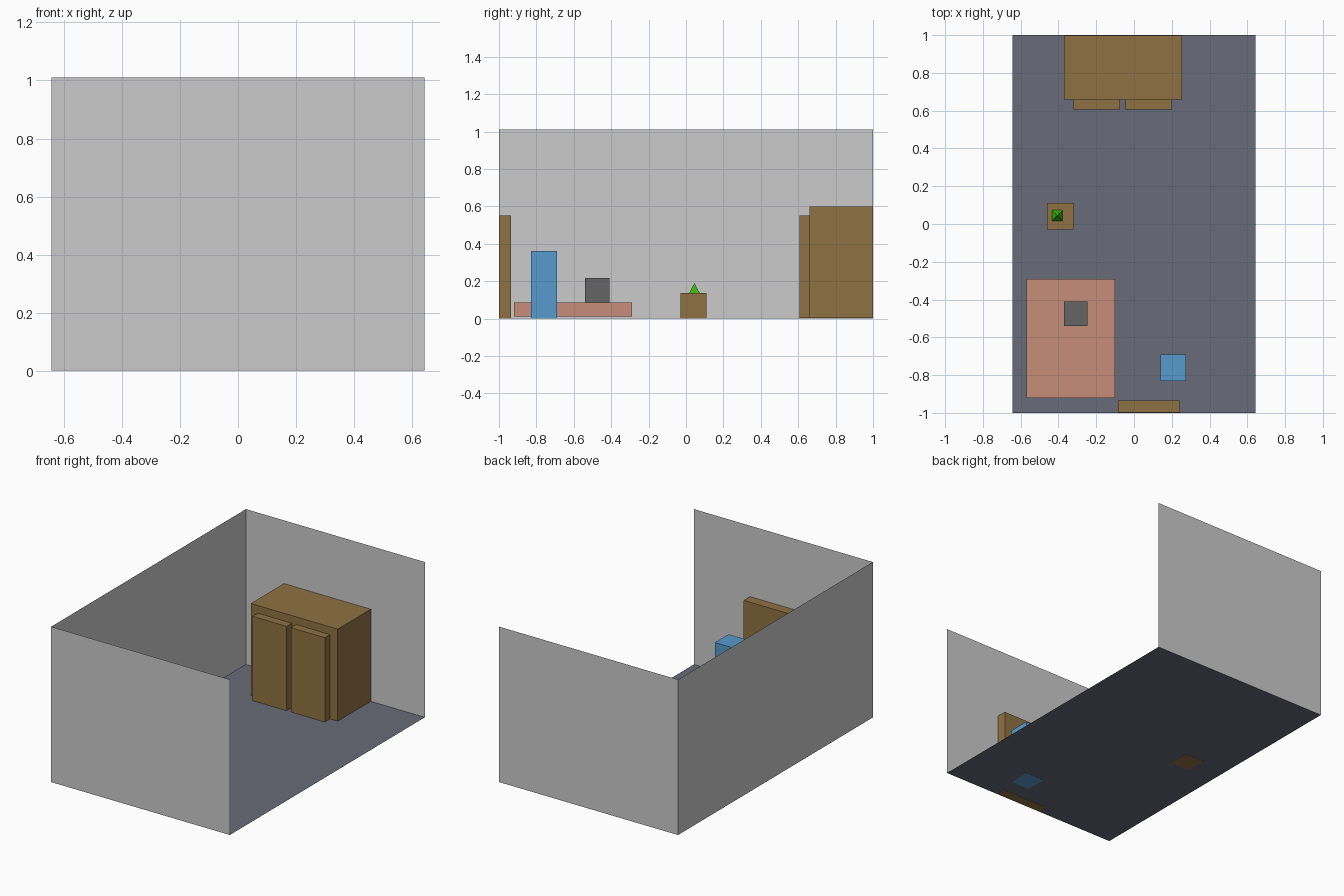
import bpy
import bmesh

if "Cube" in bpy.data.objects:
    bpy.data.objects.remove(bpy.data.objects["Cube"])


def material(name, rgb):
    m = bpy.data.materials.new(name)
    m.diffuse_color = (*rgb, 1.0)
    m.use_nodes = True
    m.node_tree.nodes["Principled BSDF"].inputs["Base Color"].default_value = m.diffuse_color
    return m


wood = material("wood", (0.275, 0.17, 0.055))
blue = material("blue", (0.095, 0.33, 0.61))
pink = material("pink", (0.57, 0.27, 0.19))
dark_grey = material("dark_grey", (0.13, 0.13, 0.13))
green = material("green", (0.04, 0.45, 0.005))
slate = material("slate", (0.138, 0.15, 0.188))


def finish(name, bm, mat=None):
    mesh = bpy.data.meshes.new(name)
    bm.to_mesh(mesh)
    bm.free()
    obj = bpy.data.objects.new(name, mesh)
    bpy.context.collection.objects.link(obj)
    if mat:
        mesh.materials.append(mat)
    return obj


def box(name, x, y, z, mat):
    """Box spanning the given (min, max) ranges."""
    bm = bmesh.new()
    bmesh.ops.create_cube(bm, size=1)
    for v in bm.verts:
        v.co = [r[0] if c < 0 else r[1] for c, r in zip(v.co, (x, y, z))]
    return finish(name, bm, mat)


def panel(name, corners, mat=None):
    """Single flat sheet."""
    bm = bmesh.new()
    bm.faces.new([bm.verts.new(c) for c in corners])
    return finish(name, bm, mat)


W, D, H = 0.643, 1.0, 1.01
F = 0.001  # floor height

# Room shell: floor and three walls, open on the right and top
panel("floor", [(-W, -D, F), (W, -D, F), (W, D, F), (-W, D, F)], slate)
plan = [(W, -D), (-W, -D), (-W, D), (W, D)]
for name, a, b in zip(("front_wall", "left_wall", "back_wall"), plan, plan[1:]):
    panel(name, [(*a, 0), (*b, 0), (*b, H), (*a, H)])

# Wardrobe with two doors
box("wardrobe", (-0.37, 0.255), (0.66, 0.999), (0.002, 0.60), wood)
for name, x0 in (("wardrobe_door_left", -0.32), ("wardrobe_door_right", -0.045)):
    box(name, (x0, x0 + 0.245), (0.607, 0.66), (0.002, 0.55), wood)

# Room door
box("room_door", (-0.085, 0.24), (-0.999, -0.935), (0, 0.55), wood)

# Bed and the block on it
box("bed", (-0.57, -0.10), (-0.92, -0.29), (0.012, 0.085), pink)
box("bed_block", (-0.37, -0.245), (-0.54, -0.41), (0.085, 0.217), dark_grey)

# Blue stand
box("blue_stand", (0.14, 0.275), (-0.83, -0.69), (0, 0.36), blue)

# Side table with a small pyramid plant
box("side_table", (-0.46, -0.32), (-0.03, 0.11), (0, 0.137), wood)
plant_x, plant_y, r = -0.407, 0.045, 0.028
bm = bmesh.new()
base = [bm.verts.new((plant_x + sx * r, plant_y + sy * r, 0.137))
        for sx, sy in ((-1, -1), (1, -1), (1, 1), (-1, 1))]
tip = bm.verts.new((plant_x, plant_y, 0.19))
bm.faces.new(base[::-1])
for i in range(4):
    bm.faces.new((base[i], base[(i + 1) % 4], tip))
finish("plant", bm, green)
